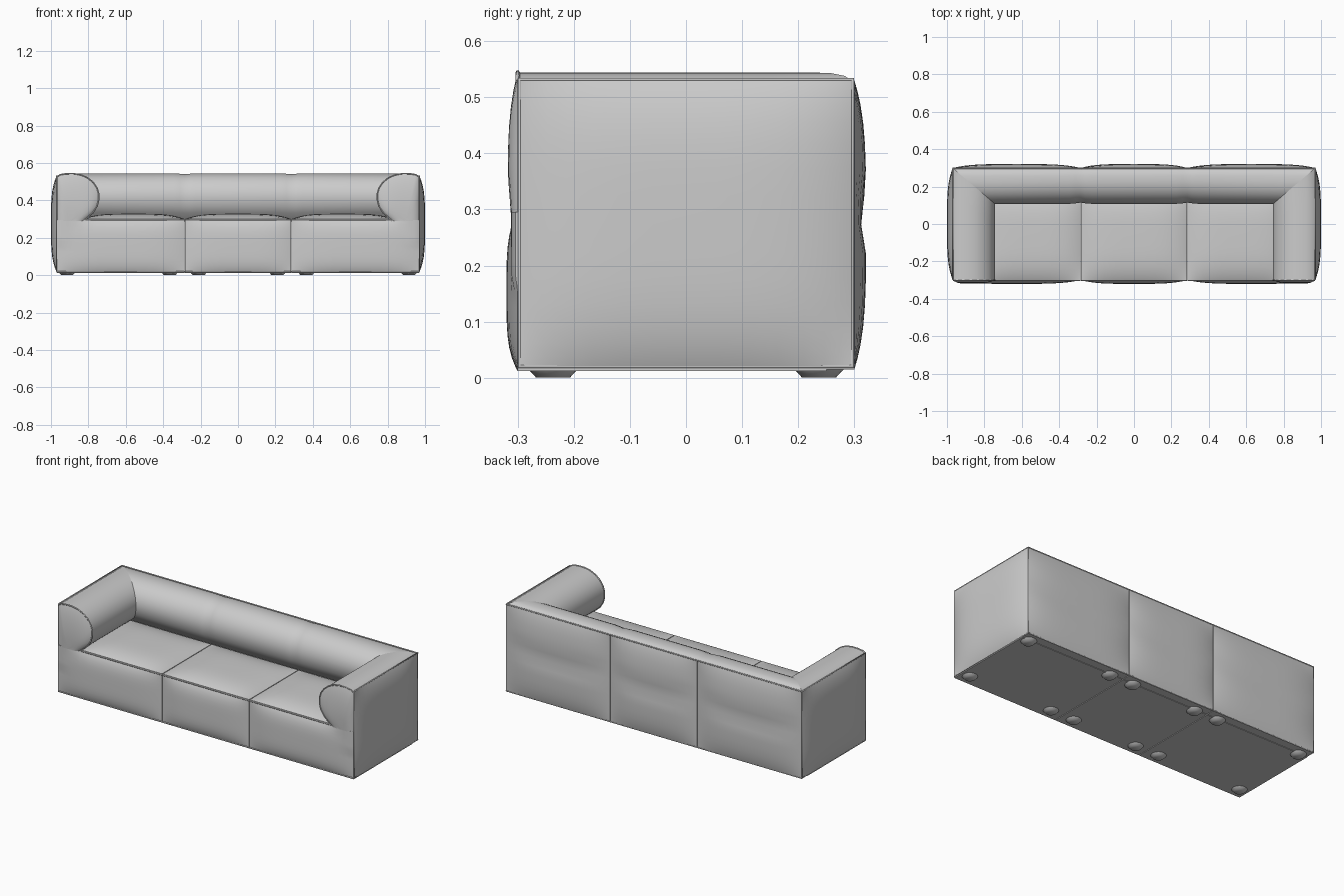
import bpy, bmesh, math
from mathutils import Vector

if "Cube" in bpy.data.objects:
    bpy.data.objects.remove(bpy.data.objects["Cube"])

fabric = bpy.data.materials.new("grey fabric")
fabric.use_nodes = True
GREY = (0.6, 0.6, 0.6, 1)
fabric.diffuse_color = GREY
fabric.node_tree.nodes["Principled BSDF"].inputs["Base Color"].default_value = GREY

SIDE, DEPTH, SEAM, SEAT = 0.97, 0.30, 0.285, 0.295
BACK_RATIO = 0.85          # the back roll is a little slimmer than the arms
ARM_MID, ARM_HALF = 0.075, 0.08


def finish(name, bm, angle=40):
    bmesh.ops.recalc_face_normals(bm, faces=bm.faces)
    mesh = bpy.data.meshes.new(name)
    bm.to_mesh(mesh)
    bm.free()
    obj = bpy.data.objects.new(name, mesh)
    bpy.context.collection.objects.link(obj)
    mesh.materials.append(fabric)
    bpy.ops.object.select_all(action='DESELECT')
    obj.select_set(True)
    bpy.context.view_layer.objects.active = obj
    bpy.ops.object.shade_smooth_by_angle(angle=math.radians(angle))
    return obj


def puff(name, lo, hi, bulges, shape=None):
    """Upholstered box; bulges lists (axis, sign, amount) of the stuffed faces."""
    bm = bmesh.new()
    bmesh.ops.create_cube(bm, size=2)
    bmesh.ops.subdivide_edges(bm, edges=bm.edges[:], cuts=15, use_grid_fill=True)
    for v in bm.verts:
        u = Vector([math.sin(c * math.pi / 2) for c in v.co])
        p = Vector([(a + b) / 2 + (b - a) / 2 * c for a, b, c in zip(lo, hi, u)])
        q = p.copy()
        for axis, sign, amount in bulges:
            if u[axis] * sign > 0.999:
                s, t = [u[i] for i in range(3) if i != axis]
                push = amount * (1 - s ** 4) * (1 - t ** 4)
                if shape:
                    push = shape(axis, sign, p, u, push)
                q[axis] += sign * push
        v.co = q
    return finish(name, bm)


def pipe(name, points, closed=False):
    curve = bpy.data.curves.new(name, 'CURVE')
    curve.dimensions = '3D'
    curve.bevel_depth = 0.004
    curve.bevel_resolution = 1
    spline = curve.splines.new('POLY')
    spline.points.add(len(points) - 1)
    for sp, co in zip(spline.points, points):
        sp.co = (*co, 1)
    spline.use_cyclic_u = closed
    obj = bpy.data.objects.new(name, curve)
    bpy.context.collection.objects.link(obj)
    curve.materials.append(fabric)


def back_crease(axis, sign, p, u, push):
    # soft sagging tuck across each back panel
    line = 0.31 - 0.025 * (1 - u.x ** 2)
    return push * (1 - 0.5 * math.exp(-((p.z - line) / 0.035) ** 2))


def front_blend(axis, sign, p, u, push):
    # keep the front stuffed where it runs up into the arm
    if axis == 1 and u.z > 0:
        d = (SIDE - abs(p.x) - ARM_MID) / ARM_HALF
        if abs(d) < 1:
            push = max(push, 0.012 * (1 - d ** 4))
    return push


# Three modules: base, seat pad and back panel
names = ("right", "middle", "left")
edges = (-SIDE, -SEAM, SEAM, SIDE)
for i, n in enumerate(names):
    x0, x1 = edges[i] + 0.002, edges[i + 1] - 0.002
    puff(f"{n}_base", (x0, -DEPTH, 0.012), (x1, 0.25, SEAT), [(1, -1, 0.02)], front_blend)
    puff(f"{n}_back_panel", (x0, 0.23, 0.015), (x1, DEPTH, 0.53), [(1, 1, 0.021)], back_crease)
    s0, s1 = max(x0, -0.83), min(x1, 0.83)
    puff(f"{n}_seat_pad", (s0, -DEPTH, 0.25), (s1, 0.16, SEAT + 0.006), [(2, 1, 0.028)])
    pipe(f"{n}_seat_piping", [(s0, -DEPTH, SEAT), (s1, -DEPTH, SEAT)])
    pipe(f"{n}_bottom_piping", [(x0, -DEPTH, 0.018), (x1, -DEPTH, 0.018)])

# Outer side panels with piping
for n, s in (("right", -1), ("left", 1)):
    a, b = sorted((s * 0.90, s * SIDE))
    puff(f"{n}_side_panel", (a, -0.297, 0.018), (b, 0.297, 0.53), [(0, s, 0.03)])
    pipe(f"{n}_side_piping", [(s * 0.968, y, z) for y, z in
         ((-0.297, 0.02), (0.297, 0.02), (0.297, 0.532), (-0.297, 0.532))], True)

# Rolled profile: distance inward from the outer edge, height
roll = [(0.004, 0.29), (0.004, 0.41), (0.004, 0.528), (0.02, 0.538), (0.05, 0.543),
        (0.09, 0.544), (0.13, 0.537), (0.165, 0.522), (0.195, 0.498), (0.216, 0.468),
        (0.226, 0.435), (0.226, 0.405), (0.217, 0.37), (0.195, 0.335), (0.165, 0.31),
        (0.145, 0.29)]


def arm_row(s, f):
    return [(s * (SIDE - d), -DEPTH + f * (2 * DEPTH - BACK_RATIO * d), z) for d, z in roll]


def back_row(x, pinch):
    return [(x, DEPTH - BACK_RATIO * d * (1 - pinch), z - 0.1 * pinch) for d, z in roll]


def cap_row(s, k):
    # ring shrunk towards the foot of the arm, pushed out as stuffing
    row = []
    for d, z in roll:
        d2, z2 = ARM_MID + (d - ARM_MID) * k, 0.29 + (z - 0.29) * k
        out = 0.018 * (1 - k ** 4) * (1 - 0.33 * math.exp(-((z2 - 0.29) / 0.05) ** 2))
        row.append((s * (SIDE - d2), -DEPTH - out, z2))
    return row


def skin(name, rows):
    bm = bmesh.new()
    grid = [[bm.verts.new(p) for p in row] for row in rows]
    for r0, r1 in zip(grid, grid[1:]):
        for j in range(len(r0) - 1):
            bm.faces.new((r0[j], r0[j + 1], r1[j + 1], r1[j]))
    return finish(name, bm)


rings = (0.01, 0.25, 0.45, 0.62, 0.76, 0.87, 0.95, 1)
for n, s in (("right", -1), ("left", 1)):
    skin(f"{n}_arm_roll", [arm_row(s, f) for f in (0, 0.25, 0.5, 0.75, 1)])
    skin(f"{n}_arm_front", [cap_row(s, k) for k in rings])
    pipe(f"{n}_arm_piping", arm_row(s, 0)[2:])

stations = []
for c in (-SEAM, SEAM):
    for off, pinch in ((-0.06, 0), (-0.025, 0.015), (0, 0.035), (0.025, 0.015), (0.06, 0)):
        stations.append(back_row(c + off, pinch))
skin("back_roll", [arm_row(-1, 1)] + stations + [arm_row(1, 1)])
for n, z in (("top", 0.531), ("bottom", 0.018)):
    pipe(f"back_{n}_piping", [(-SIDE, 0.298, z), (SIDE, 0.298, z)])

# Low round feet near each module corner
for x in (0.21, 0.365, 0.915):
    for sx in (-1, 1):
        for sy in (-1, 1):
            bm = bmesh.new()
            bmesh.ops.create_cone(bm, cap_ends=True, segments=20, radius1=0.03,
                                  radius2=0.044, depth=0.015)
            bmesh.ops.translate(bm, verts=bm.verts, vec=(sx * x, sy * 0.237, 0.0075))
            finish("foot", bm, 60)
